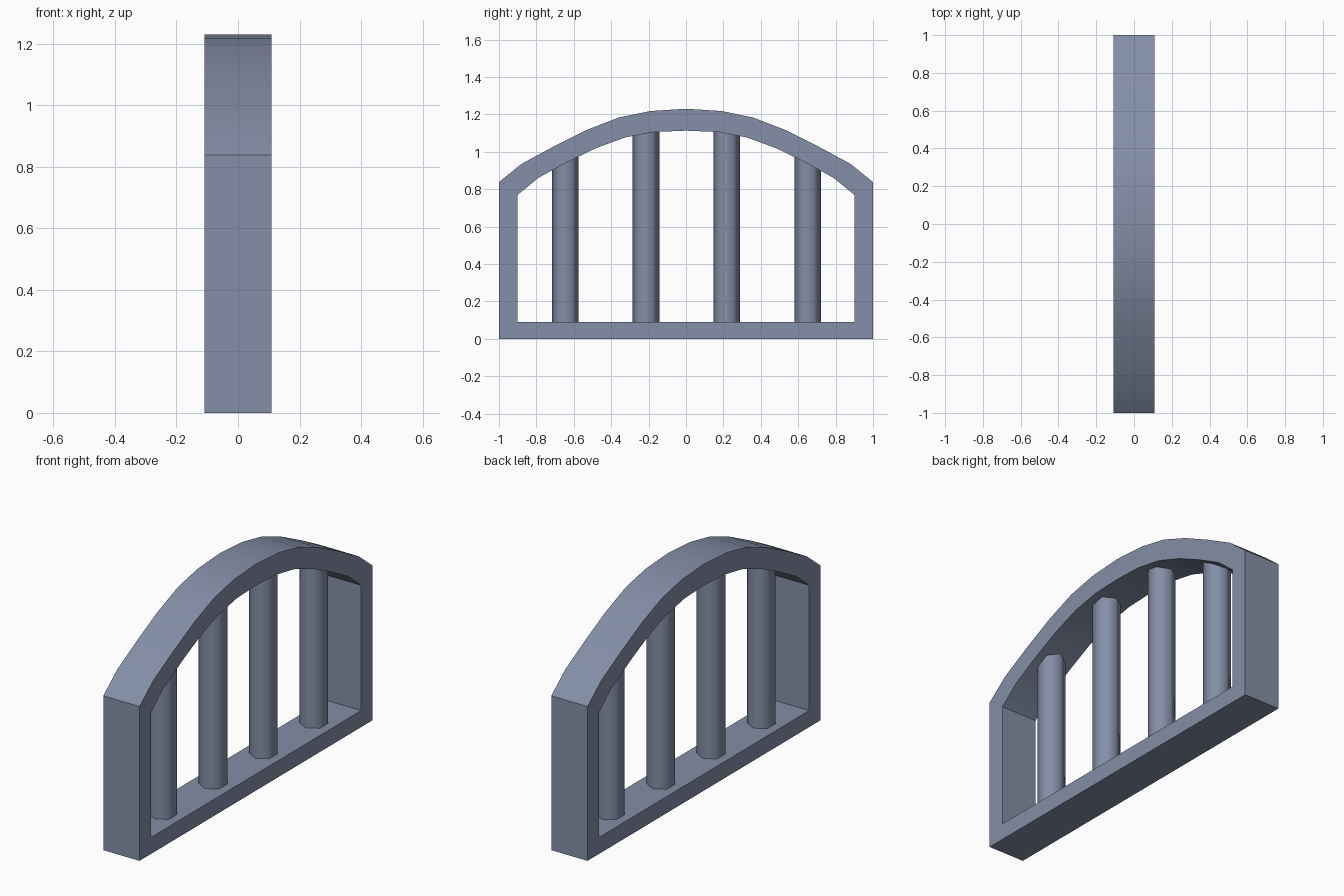
import bpy, bmesh
from math import radians

if "Cube" in bpy.data.objects:
    bpy.data.objects.remove(bpy.data.objects["Cube"])

HALF_DEPTH = 0.109

# Blue-grey paint
paint = bpy.data.materials.new("blue_grey")
paint.diffuse_color = (0.23, 0.273, 0.385, 1)
paint.use_nodes = True
paint.node_tree.nodes["Principled BSDF"].inputs["Base Color"].default_value = paint.diffuse_color


def finish(bm, name, angle):
    bmesh.ops.recalc_face_normals(bm, faces=bm.faces)
    mesh = bpy.data.meshes.new(name)
    bm.to_mesh(mesh)
    bm.free()
    mesh.materials.append(paint)
    ob = bpy.data.objects.new(name, mesh)
    bpy.context.collection.objects.link(ob)
    bpy.ops.object.select_all(action='DESELECT')
    ob.select_set(True)
    bpy.context.view_layer.objects.active = ob
    bpy.ops.object.shade_smooth_by_angle(angle=radians(angle))
    return ob


def mirrored(half):
    # half profile runs from the base corner up to the crown at y = 0
    return half + [(-y, z) for y, z in reversed(half[:-1])]


# Arched frame: outer and inner outlines (y, z) joined as a closed ring
outer = mirrored([(1, 0), (1, 0.838), (0.88, 0.935), (0.705, 1.03), (0.53, 1.117),
                  (0.36, 1.183), (0.19, 1.218), (0, 1.23)])
inner = mirrored([(0.9, 0.09), (0.9, 0.77), (0.79, 0.86), (0.635, 0.945), (0.48, 1.02),
                  (0.325, 1.077), (0.17, 1.106), (0, 1.113)])
bm = bmesh.new()
loops = [[bm.verts.new((x, y, z)) for y, z in outline]
         for x, outline in ((HALF_DEPTH, outer), (HALF_DEPTH, inner),
                            (-HALF_DEPTH, inner), (-HALF_DEPTH, outer))]
n = len(outer)
for k in range(4):
    a, b = loops[k], loops[(k + 1) % 4]
    for i in range(n):
        j = (i + 1) % n
        bm.faces.new((a[i], a[j], b[j], b[i]))
finish(bm, "arched_frame", 30)

# Upright bars: six-sided posts, ends buried in the sill and arch
bottom = 0.05
for i, (y, top) in enumerate([(-0.645, 1.0), (-0.214, 1.15),
                              (0.217, 1.15), (0.65, 1.0)]):
    bm = bmesh.new()
    bmesh.ops.create_cone(bm, cap_ends=True, segments=6, radius1=0.071,
                          radius2=0.071, depth=top - bottom)
    bmesh.ops.translate(bm, verts=bm.verts, vec=(0, y, (top + bottom) / 2))
    finish(bm, f"upright_bar_{i + 1}", 65)
